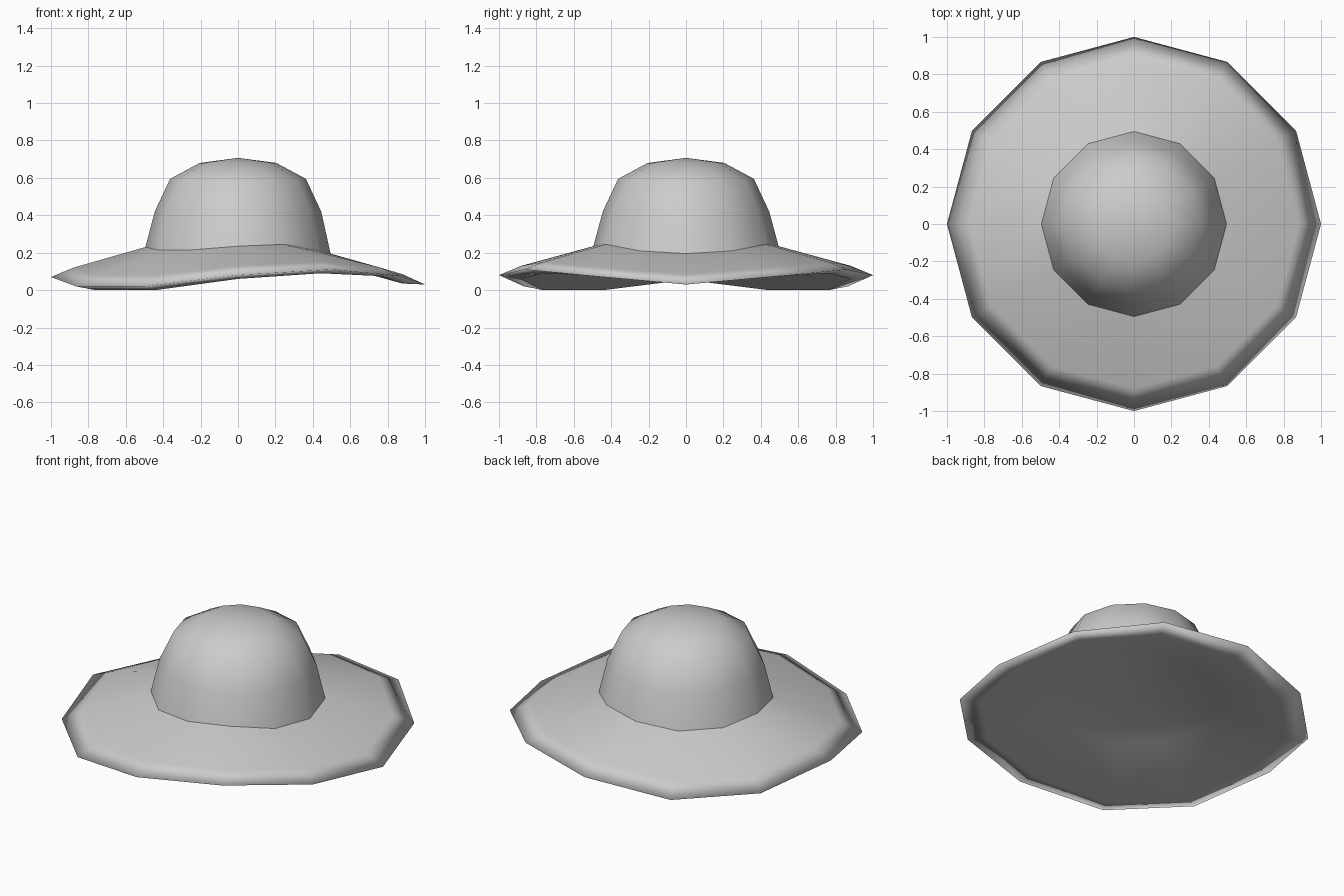
import bpy, bmesh, math

if "Cube" in bpy.data.objects:
    bpy.data.objects.remove(bpy.data.objects["Cube"])

SIDES = 12


def mirrored(half):
    # heights at 0..180 degrees, repeated on the other side of the x axis
    return half + half[-2:0:-1]


def loft(name, rings, apex, smooth_angle, flip=False):
    """Join rings of (radius, heights) and close the last one to a point."""
    bm = bmesh.new()
    loops = []
    for r, heights in rings:
        loops.append([bm.verts.new((r * math.cos(math.tau * i / SIDES),
                                    r * math.sin(math.tau * i / SIDES),
                                    heights[i])) for i in range(SIDES)])
    tip = bm.verts.new((0, 0, apex))
    for a, b in zip(loops, loops[1:]):
        for i in range(SIDES):
            j = (i + 1) % SIDES
            bm.faces.new((a[i], a[j], b[j], b[i]))
    for i in range(SIDES):
        bm.faces.new((loops[-1][i], loops[-1][(i + 1) % SIDES], tip))
    if flip:
        bmesh.ops.reverse_faces(bm, faces=bm.faces[:])
    mesh = bpy.data.meshes.new(name)
    bm.to_mesh(mesh)
    bm.free()
    obj = bpy.data.objects.new(name, mesh)
    bpy.context.collection.objects.link(obj)
    bpy.ops.object.select_all(action='DESELECT')
    obj.select_set(True)
    bpy.context.view_layer.objects.active = obj
    bpy.ops.object.shade_smooth_by_angle(angle=math.radians(smooth_angle))
    return obj


# wavy rings of the brim
seam = mirrored([0.195, 0.21, 0.245, 0.235, 0.215, 0.215, 0.23])
shoulder = mirrored([0.085, 0.12, 0.15, 0.13, 0.08, 0.08, 0.12])
edge = mirrored([0.03, 0.075, 0.11, 0.08, 0.02, 0.02, 0.07])
under = mirrored([0.035, 0.075, 0.09, 0.06, 0.0, 0.0, 0.055])
lining = [z - 0.05 for z in seam]

# crown: rounded dome rising from the seam
loft("crown", [(0.495, seam), (0.445, [0.42] * SIDES),
               (0.363, [0.595] * SIDES), (0.205, [0.68] * SIDES)], 0.707, 45)

# brim: sloping top, rolled edge, hollow underside closed beneath the crown
loft("brim", [(0.495, seam), (0.88, shoulder), (1.0, edge),
              (0.88, under), (0.495, lining)], 0.17, 180, flip=True)
